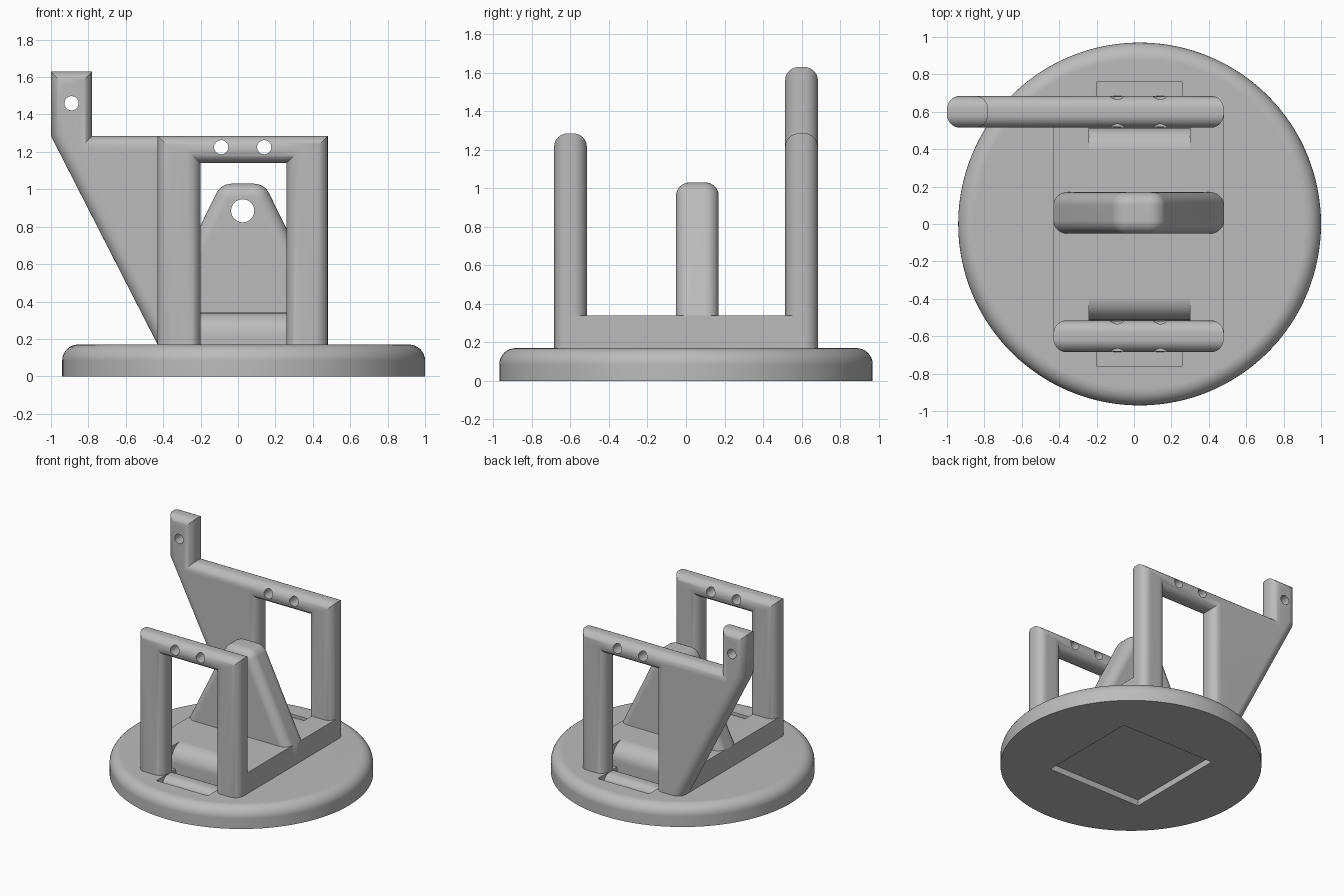
import bpy, bmesh, math
from mathutils import Vector

cube = bpy.data.objects.get("Cube")
if cube:
    bpy.data.objects.remove(cube, do_unlink=True)

grey = bpy.data.materials.new("plain grey")
grey.use_nodes = True
grey.diffuse_color = (0.5, 0.5, 0.5, 1)
grey.node_tree.nodes["Principled BSDF"].inputs["Base Color"].default_value = (0.5, 0.5, 0.5, 1)

PLACE = {
    "x": lambda u, v, d: (d, u, v),
    "y": lambda u, v, d: (u, d, v),
    "z": lambda u, v, d: (u, v, d),
}


def inset(points, amount):
    """Move a closed outline towards its left side with mitred corners."""
    pts = [Vector(p) for p in points]
    result = []
    for i, p in enumerate(pts):
        a = (p - pts[i - 1]).normalized()
        b = (pts[(i + 1) % len(pts)] - p).normalized()
        na, nb = Vector((-a.y, a.x)), Vector((-b.y, b.x))
        result.append(p + (na + nb) * (amount / (1 + na.dot(nb))))
    return result


def arc(cx, cy, r, start, end, steps):
    angles = [math.radians(start + (end - start) * i / steps) for i in range(steps + 1)]
    return [(cx + r * math.cos(a), cy + r * math.sin(a)) for a in angles]


def circle(cx, cy, r, steps):
    return arc(cx, cy, r, 0, 360, steps)[:-1]


def rounded(low, high, r, both=True, steps=8):
    """Layers (inset, depth) of a slab with rounded rims."""
    turn = [math.pi / 2 * i / steps for i in range(steps + 1)]
    top = [(r * (1 - math.cos(t)), high - r * (1 - math.sin(t))) for t in turn]
    bottom = [(i, low + high - d) for i, d in reversed(top)] if both else [(0, low)]
    return bottom + top


def slab(name, loops, layers, axis="y"):
    """Solid from outlines (holes run clockwise) stacked in layers."""
    bm = bmesh.new()
    caps = ([], [])
    for loop in loops:
        rings = [[bm.verts.new(PLACE[axis](p.x, p.y, d)) for p in inset(loop, i)]
                 for i, d in layers]
        n = len(loop)
        for low, high in zip(rings, rings[1:]):
            for k in range(n):
                m = (k + 1) % n
                bm.faces.new((low[k], low[m], high[m], high[k]))
        for cap, ring in zip(caps, (rings[0], rings[-1])):
            cap += [bm.edges.get((ring[k], ring[(k + 1) % n])) for k in range(n)]
    for cap in caps:
        bmesh.ops.triangle_fill(bm, edges=cap, use_beauty=True)
    bmesh.ops.recalc_face_normals(bm, faces=bm.faces[:])
    mesh = bpy.data.meshes.new(name)
    bm.to_mesh(mesh)
    bm.free()
    mesh.materials.append(grey)
    obj = bpy.data.objects.new(name, mesh)
    bpy.context.collection.objects.link(obj)
    return obj


def rect(x0, x1, y0, y1):
    return [(x0, y0), (x1, y0), (x1, y1), (x0, y1)]


def box(name, x0, x1, y0, y1, z0, z1):
    return slab(name, [rect(x0, x1, y0, y1)], [(0, z0), (0, z1)], "z")


def finish(obj, cutters=()):
    """Cut the openings, then shade."""
    bpy.ops.object.select_all(action="DESELECT")
    bpy.context.view_layer.objects.active = obj
    obj.select_set(True)
    for cutter in cutters:
        mod = obj.modifiers.new("cut", "BOOLEAN")
        mod.operation, mod.solver, mod.object = "DIFFERENCE", "EXACT", cutter
        bpy.ops.object.modifier_apply(modifier=mod.name)
        bpy.data.objects.remove(cutter, do_unlink=True)
    bpy.ops.object.shade_smooth_by_angle(angle=math.radians(30))
    mod = obj.modifiers.new("even shading", "WEIGHTED_NORMAL")
    mod.keep_sharp = True


def drill(x, z, r, y):
    return slab("drill", [circle(x, z, r, 32)], [(0, y - 0.3), (0, y + 0.3)])


LEFT, RIGHT = -0.43, 0.48      # outer sides of the frames
WIN_L, WIN_R = -0.2, 0.26      # opening in the frames
TOP, SILL = 1.285, 0.165
FRAME_Y, HALF = 0.6, 0.085

# Round base with pockets at the frames and a square recess beneath
base = slab("round_base", [circle(0.03, 0, 0.97, 128)], rounded(0, 0.17, 0.085, False), "z")
finish(base, [
    box("recess", -0.395, 0.455, -0.425, 0.425, -0.1, 0.05),
    box("front_pocket", WIN_L, WIN_R, -0.76, -0.51, 0.09, 0.4),
    box("back_pocket", WIN_L, WIN_R, 0.51, 0.76, 0.09, 0.4),
])

# Upright frames, the back one with a side arm
window = rect(WIN_L, WIN_R, SILL, 1.14)[::-1]
plain = rect(LEFT, RIGHT, 0.01, TOP)
armed = plain[:3] + [(-0.78, TOP), (-0.78, 1.63), (-1, 1.63), (-1, TOP), (LEFT, 0.17)]
for name, outline, y in (("front_frame", plain, -FRAME_Y), ("back_frame", armed, FRAME_Y)):
    frame = slab(name, [outline, window], rounded(y - HALF, y + HALF, 0.07))
    holes = [drill(x, 1.225, 0.038, y) for x in (-0.09, 0.14)]
    if outline is armed:
        holes.append(drill(-0.89, 1.46, 0.038, y))
    finish(frame, holes)

# Floor block: plain sides, and a middle that rolls off at the openings
END, ROLL, FLOOR = 0.515, 0.125, 0.34
finish(box("floor_side_right", LEFT, WIN_L - 0.04, -FRAME_Y, FRAME_Y, 0.15, FLOOR))
finish(box("floor_side_left", WIN_R + 0.04, RIGHT, -FRAME_Y, FRAME_Y, 0.15, FLOOR))
section = [(-END, 0.15), (END, 0.15)]
section += arc(END - ROLL, FLOOR - ROLL, ROLL, 0, 90, 10)
section += arc(ROLL - END, FLOOR - ROLL, ROLL, 90, 180, 10)
finish(slab("floor_middle", [section], [(0, WIN_L - 0.04), (0, WIN_R + 0.04)], "x"))

# Tapered centre support with a pivot hole
MID = 0.025
slope = [(LEFT, FLOOR), (LEFT, 0.18), (RIGHT, 0.18), (RIGHT, FLOOR)]
crown = arc(MID + 0.06, 0.94, 0.09, 26.5, 90, 6) + arc(MID - 0.06, 0.94, 0.09, 90, 153.5, 6)
support = slab("centre_support", [slope + crown], rounded(-0.052, 0.17, 0.07))
finish(support, [drill(MID, 0.885, 0.062, 0.06)])
